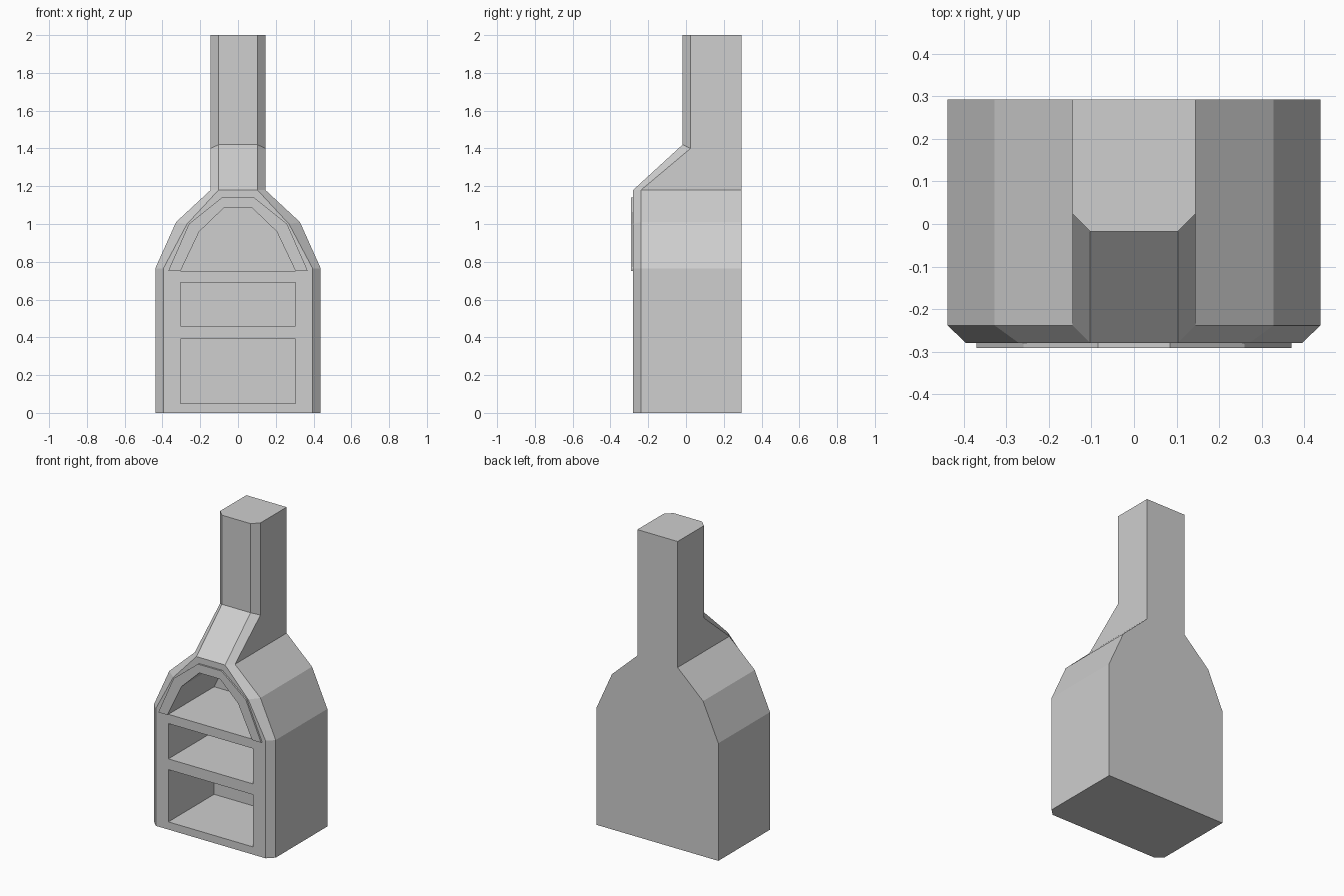
import bpy
import bmesh

cube = bpy.data.objects.get("Cube")
if cube:
    bpy.data.objects.remove(cube, do_unlink=True)

GREY = (0.62, 0.62, 0.62, 1.0)
stone = bpy.data.materials.new("plain grey")
stone.use_nodes = True
stone.diffuse_color = GREY
stone.node_tree.nodes["Principled BSDF"].inputs["Base Color"].default_value = GREY


def mirrored(half):
    """Close a right-hand half outline by mirroring it in x."""
    return half + [(-p[0], *p[1:]) for p in reversed(half)]


def loft(bm, rings, closed=True):
    """Skin a list of matching 3D rings; return the vertex rings."""
    loops = [[bm.verts.new(p) for p in ring] for ring in rings]
    n = len(loops[0])
    for a, b in zip(loops, loops[1:]):
        for i in range(n):
            j = (i + 1) % n
            bm.faces.new((a[i], a[j], b[j], b[i]))
    return loops


def finish(bm, name):
    bmesh.ops.remove_doubles(bm, verts=bm.verts, dist=0.0005)
    bmesh.ops.recalc_face_normals(bm, faces=bm.faces)
    mesh = bpy.data.meshes.new(name)
    bm.to_mesh(mesh)
    bm.free()
    mesh.materials.append(stone)
    obj = bpy.data.objects.new(name, mesh)
    bpy.context.collection.objects.link(obj)
    return obj


def prism(name, outline, y0, y1):
    """Extrude an x-z outline between two depths."""
    bm = bmesh.new()
    loops = loft(bm, [[(x, y, z) for x, z in outline] for y in (y0, y1)])
    for loop in loops:
        bm.faces.new(loop)
    return finish(bm, name)


FRONT, EDGE, BACK = -0.28, -0.238, 0.293
SHOULDER = 1.18

# Oven body: arched outline with a chamfered front
outer = mirrored([(0.438, 0), (0.438, 0.765), (0.328, 1.01), (0.145, SHOULDER)])
inner = mirrored([(0.395, 0), (0.395, 0.765), (0.27, 1.0), (0.103, SHOULDER)])
bm = bmesh.new()
rings = loft(bm, [[(x, y, z) for x, z in line]
                  for line, y in ((outer, BACK), (outer, EDGE), (inner, FRONT))])
bm.faces.new(rings[0])
bm.faces.new(rings[-1])

# Open the shoulder so the chimney continues from it
lid = [f for f in bm.faces if all(abs(v.co.z - SHOULDER) < 0.001 for v in f.verts)]
bmesh.ops.delete(bm, geom=lid, context='FACES')

# Sloping hood and chimney share one chamfered section
hood = [
    [(0.145, BACK, SHOULDER), (0.145, EDGE, SHOULDER), (0.103, FRONT, SHOULDER)],
    [(0.145, BACK, 1.41), (0.145, 0.024, 1.40), (0.103, -0.018, 1.42)],
    [(0.145, BACK, 2), (0.145, 0.024, 2), (0.103, -0.018, 2)],
]
rings = loft(bm, [mirrored(r) for r in hood])
bm.faces.new(rings[-1])
body = finish(bm, "oven_body")

# Hollows: two square storage niches and the arched oven mouth
arch = mirrored([(0.305, 0.75), (0.205, 0.96), (0.075, 1.085)])


def niche(low, high):
    return mirrored([(0.305, low), (0.305, high)])


for name, outline in (("lower_niche", niche(0.05, 0.39)),
                      ("upper_niche", niche(0.46, 0.69)),
                      ("oven_mouth", arch)):
    cutter = prism(name + "_cutter", outline, -0.4, 0.19)
    cutter.hide_render = True
    cutter.hide_viewport = False
    cut = body.modifiers.new(name, 'BOOLEAN')
    cut.operation = 'DIFFERENCE'
    cut.solver = 'EXACT'
    cut.object = cutter
    bpy.context.view_layer.objects.active = body
    bpy.ops.object.modifier_apply(modifier=cut.name)
    bpy.data.objects.remove(cutter, do_unlink=True)

# Raised trim around the oven mouth
rim = mirrored([(0.37, 0.75), (0.26, 1.0), (0.085, 1.14)])
prism("arch_trim", rim + arch[::-1], -0.291, FRONT)
